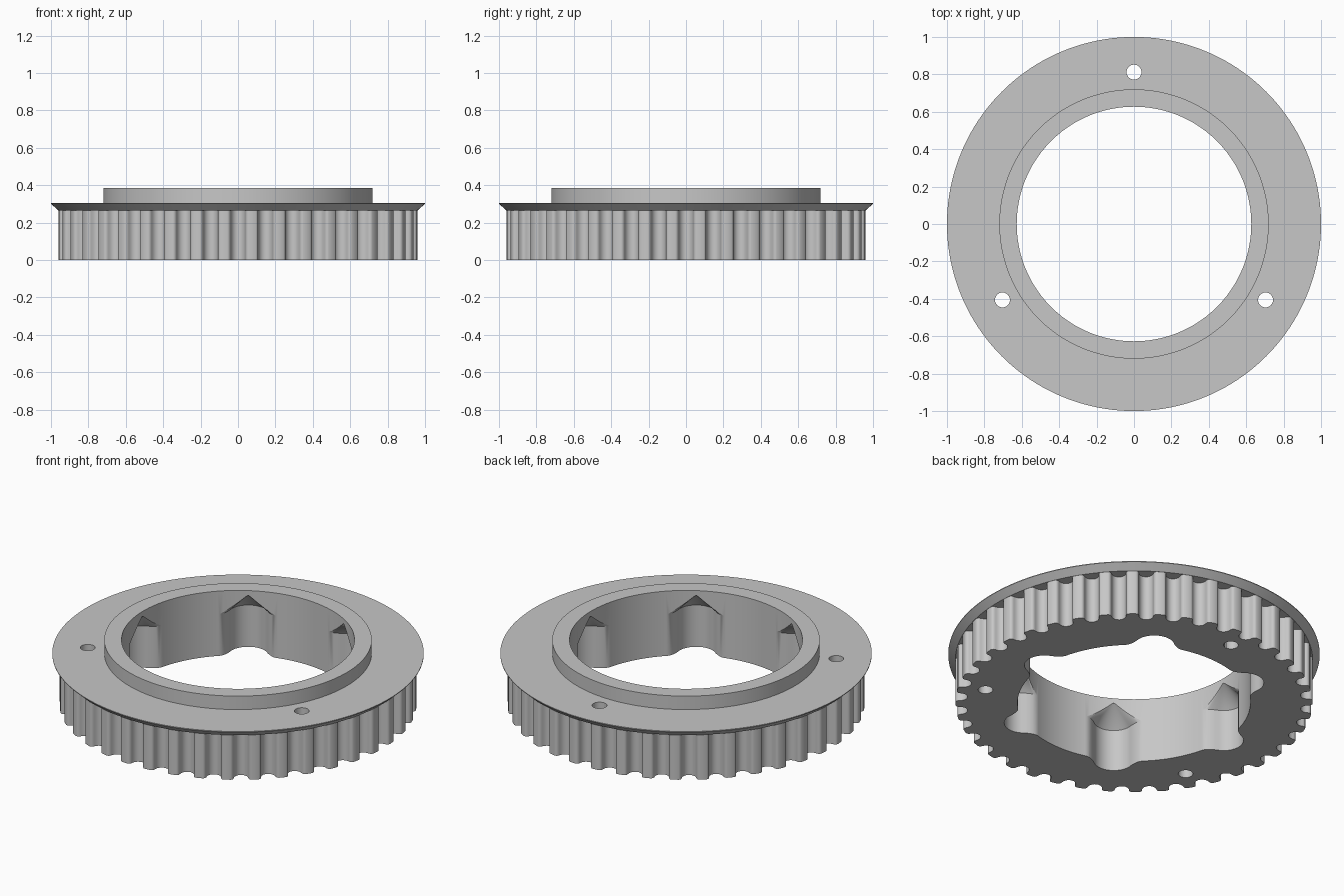
import bpy, bmesh
from math import sin, cos, pi, radians
from mathutils import Matrix

cube = bpy.data.objects.get("Cube")
if cube:
    bpy.data.objects.remove(cube)

TEETH = 40
R_TOOTH, R_BORE, R_BOSS = 0.961, 0.627, 0.72
Z_TEETH, Z_FLANGE, Z_TOP = 0.266, 0.305, 0.385

grey = bpy.data.materials.new("machined grey")
grey.use_nodes = True
grey.diffuse_color = (0.57, 0.57, 0.57, 1)
grey.node_tree.nodes["Principled BSDF"].inputs["Base Color"].default_value = grey.diffuse_color


def make_object(name, bm):
    bmesh.ops.recalc_face_normals(bm, faces=bm.faces)
    mesh = bpy.data.meshes.new(name)
    bm.to_mesh(mesh)
    bm.free()
    mesh.materials.append(grey)
    obj = bpy.data.objects.new(name, mesh)
    bpy.context.collection.objects.link(obj)
    return obj


def prism(name, outline, z0, z1, apex=None):
    """Extrude a closed outline; optionally close the top to a point."""
    bm = bmesh.new()
    low = [bm.verts.new((x, y, z0)) for x, y in outline]
    high = [bm.verts.new((x, y, z1)) for x, y in outline]
    tip = bm.verts.new(apex) if apex else None
    bm.faces.new(low)
    if not tip:
        bm.faces.new(high)
    for i in range(len(low)):
        j = (i + 1) % len(low)
        bm.faces.new((low[i], low[j], high[j], high[i]))
        if tip:
            bm.faces.new((high[i], high[j], tip))
    return make_object(name, bm)


def circle(radius, n, cx=0, cy=0):
    return [(cx + radius * cos(2 * pi * i / n), cy + radius * sin(2 * pi * i / n)) for i in range(n)]


# Toothed rim: round-bottomed grooves with softened lips between narrow teeth
groove = [(-0.056, 0), (-0.049, 0.003), (-0.044, 0.008), (-0.041, 0.015)]
groove += [(-0.04 * cos(pi * i / 10), 0.022 + 0.04 * sin(pi * i / 10)) for i in range(11)]
groove += [(-v, d) for v, d in reversed(groove[:4])]
outline = []
for k in range(TEETH):
    a = 2 * pi * k / TEETH
    for v, depth in groove:
        b = a + v / R_TOOTH
        outline.append(((R_TOOTH - depth) * cos(b), (R_TOOTH - depth) * sin(b)))
    b = a + pi / TEETH
    outline.append((R_TOOTH * cos(b), R_TOOTH * sin(b)))
pulley = prism("toothed_pulley", outline, 0, Z_TEETH + 0.01)

# Bevelled flange with raised boss, turned from a profile
profile = [(R_TOOTH + 0.001, Z_TEETH), (1, Z_FLANGE - 0.004), (1, Z_FLANGE),
           (R_BOSS, Z_FLANGE), (R_BOSS, Z_TOP)]
bm = bmesh.new()
rings = [[bm.verts.new((x, y, z)) for x, y in circle(r, 160)] for r, z in profile]
for lower, upper in zip(rings, rings[1:]):
    for i in range(160):
        j = (i + 1) % 160
        bm.faces.new((lower[i], lower[j], upper[j], upper[i]))
bm.faces.new(rings[0])
bm.faces.new(rings[-1])
flange = make_object("flange_and_boss", bm)

# Bore and three bolt holes
cutters = [prism("bore_cutter", circle(R_BORE, 144), -0.1, 0.5)]
for deg in (90, 210, 330):
    x, y = 0.812 * cos(radians(deg)), 0.812 * sin(radians(deg))
    cutters.append(prism("bolt_hole_cutter", circle(0.04, 24, x, y), -0.1, 0.5))

# Six pockets blended into the bore, each rising to a pointed roof
lobe = [(-0.1, -0.165), (-0.03, -0.165), (-0.019, -0.152), (-0.011, -0.138), (0, -0.126), (0.015, -0.115)]
lobe += [(0.002 + 0.108 * cos(t), 0.108 * sin(t)) for t in (radians(-72 + 9 * i) for i in range(17))]
lobe += [(u, -v) for u, v in reversed(lobe[:6])]
for k in range(6):
    pocket = prism("pocket_cutter", lobe, -0.1, 0.248, (0.002, 0, 0.357))
    pocket.data.transform(Matrix.Rotation(k * pi / 3, 4, "Z") @ Matrix.Translation((R_BORE, 0, 0)))
    cutters.append(pocket)

# Join and cut everything into one solid
for tool, operation in [(flange, "UNION")] + [(c, "DIFFERENCE") for c in cutters]:
    mod = pulley.modifiers.new(tool.name, "BOOLEAN")
    mod.operation, mod.object, mod.solver = operation, tool, "EXACT"
    tool.hide_render = True
bpy.context.view_layer.update()
solid = bpy.data.meshes.new_from_object(pulley.evaluated_get(bpy.context.evaluated_depsgraph_get()))
pulley.modifiers.clear()
pulley.data = solid
solid.materials.clear()
solid.materials.append(grey)
for tool in [flange] + cutters:
    bpy.data.objects.remove(tool)

# Smooth curved walls, keep hard edges
bpy.ops.object.select_all(action="DESELECT")
pulley.select_set(True)
bpy.context.view_layer.objects.active = pulley
bpy.ops.object.shade_smooth_by_angle(angle=radians(30))
